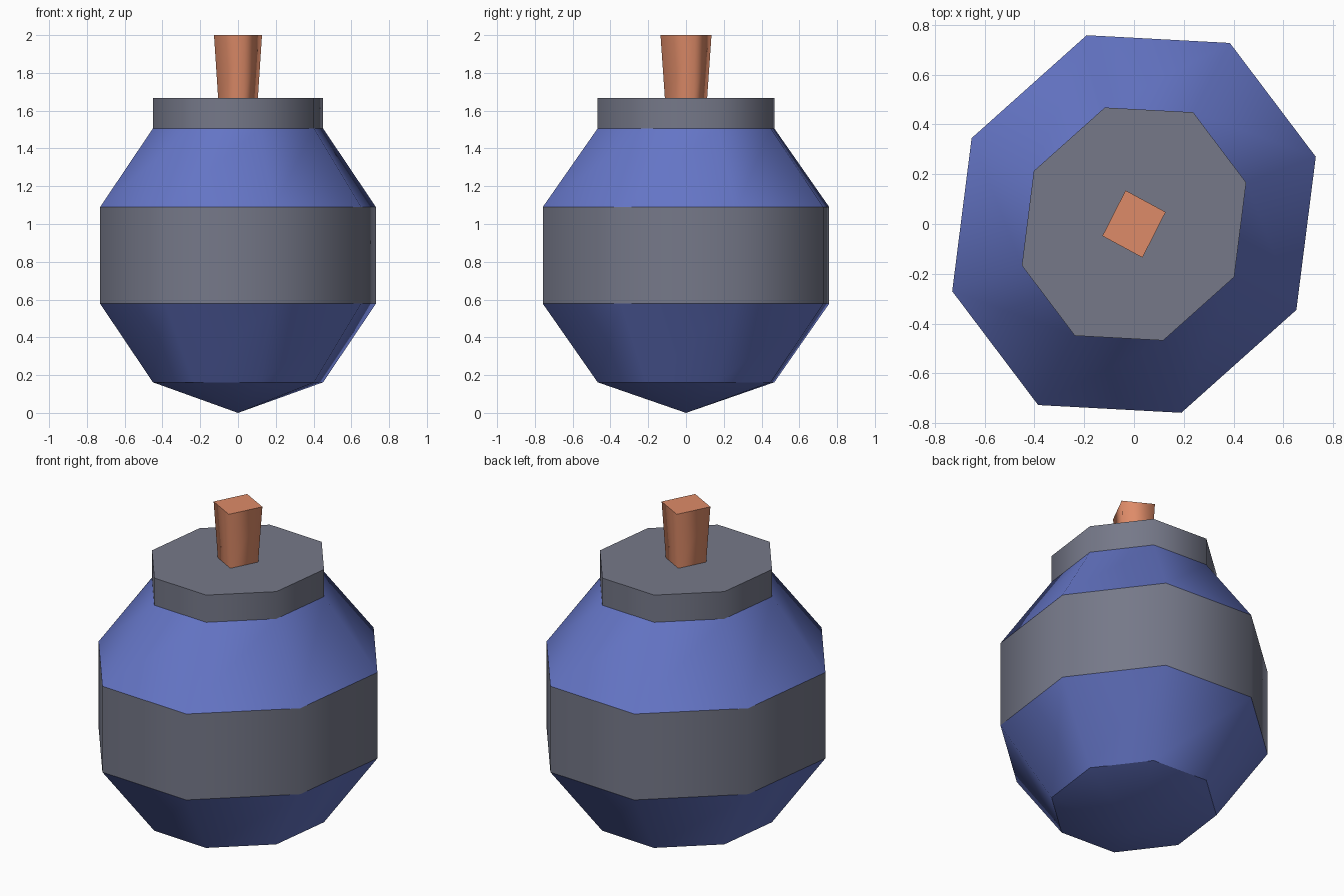
import bpy, bmesh

if "Cube" in bpy.data.objects:
    bpy.data.objects.remove(bpy.data.objects["Cube"])


def material(name, rgb):
    m = bpy.data.materials.new(name)
    m.diffuse_color = (*rgb, 1)
    m.use_nodes = True
    m.node_tree.nodes["Principled BSDF"].inputs["Base Color"].default_value = m.diffuse_color
    return m


BLUE = material("blue", (0.13, 0.18, 0.57))
GREY = material("slate grey", (0.18, 0.19, 0.25))
ORANGE = material("terracotta", (0.73, 0.26, 0.14))


def loft(name, outline, profile, mats, band_mats):
    """Stack scaled copies of an outline; profile is (z, scale), scale 0 is a tip.
    Faces are smooth around the part, with sharp horizontal edges."""
    bm = bmesh.new()
    n = len(outline)
    rings = []
    for z, s in profile:
        if s == 0:
            rings.append([bm.verts.new((0, 0, z))] * n)
        else:
            rings.append([bm.verts.new((x * s, y * s, z)) for x, y in outline])
    for k, (lo, hi) in enumerate(zip(rings, rings[1:])):
        for i in range(n):
            j = (i + 1) % n
            loop = list(dict.fromkeys((lo[i], lo[j], hi[j], hi[i])))
            f = bm.faces.new(loop)
            f.material_index = band_mats[k]
            f.smooth = True
    # end caps
    if profile[0][1]:
        bm.faces.new(rings[0][::-1]).material_index = band_mats[0]
    if profile[-1][1]:
        bm.faces.new(rings[-1]).material_index = band_mats[-1]
    bmesh.ops.recalc_face_normals(bm, faces=bm.faces)
    for e in bm.edges:
        if abs(e.verts[0].co.z - e.verts[1].co.z) < 1e-5:
            e.smooth = False
    me = bpy.data.meshes.new(name)
    bm.to_mesh(me)
    bm.free()
    for m in mats:
        me.materials.append(m)
    ob = bpy.data.objects.new(name, me)
    bpy.context.collection.objects.link(ob)
    return ob


# Slightly oval octagon: half the corners, the rest by point symmetry
half = [(0.73, 0.27), (0.385, 0.727), (-0.19, 0.758), (-0.652, 0.345)]
octagon = half + [(-x, -y) for x, y in half]

# Body: pointed base, blue lower slope, grey band, blue shoulder, grey collar
loft("body", octagon,
     [(0, 0), (0.162, 0.617), (0.578, 1), (1.09, 1), (1.506, 0.617), (1.668, 0.617)],
     [BLUE, GREY], [0, 0, 1, 0, 1])

# Stem: square peg flaring towards the top
corner = [(0.127, 0.048), (-0.034, 0.135)]
square = corner + [(-x, -y) for x, y in corner]
loft("stem", square, [(1.66, 0.825), (2.0, 1)], [ORANGE], [0])
